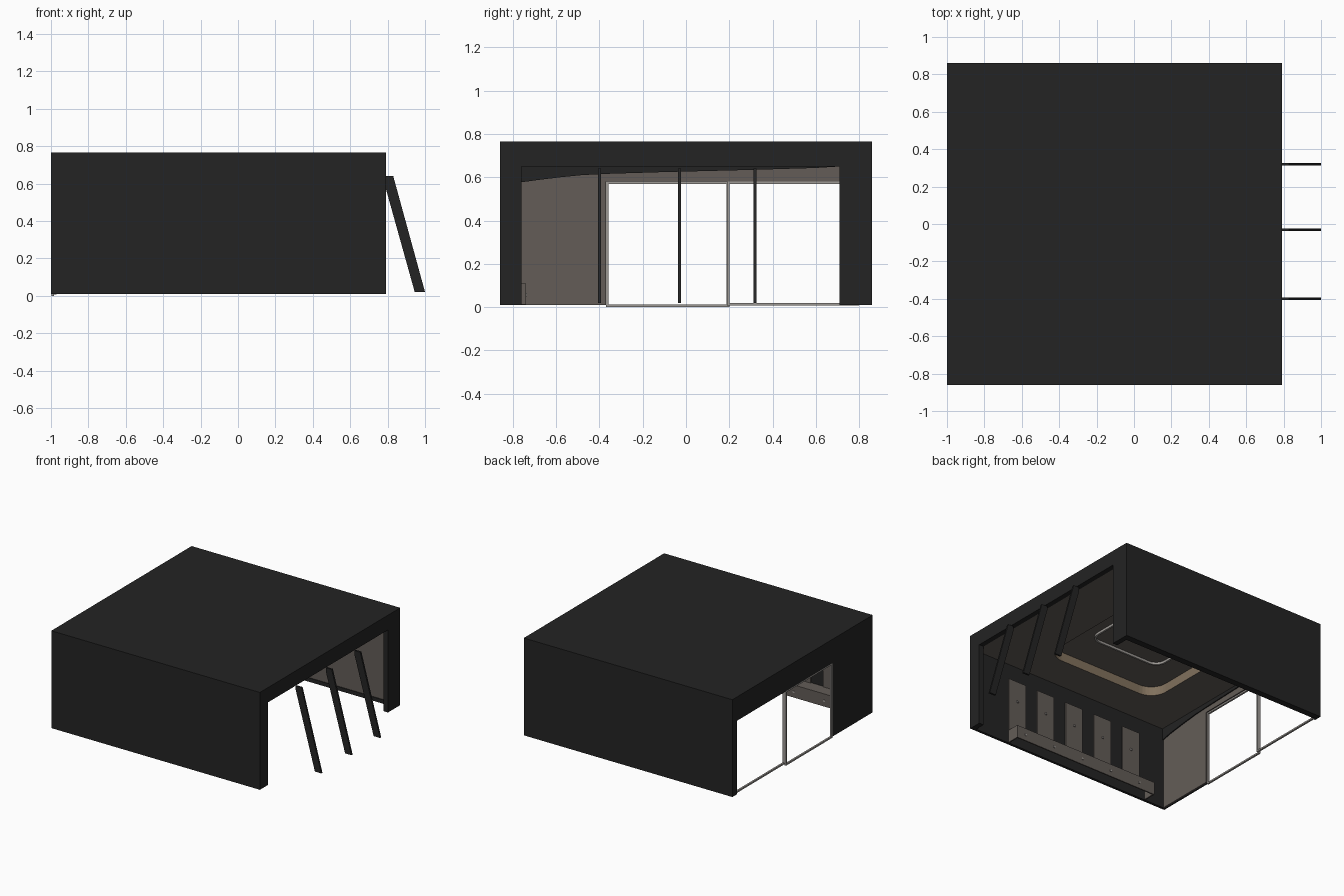
import bpy, bmesh, math
from mathutils import Vector

if "Cube" in bpy.data.objects:
    bpy.data.objects.remove(bpy.data.objects["Cube"])

def mat(name, r, g, b):
    m = bpy.data.materials.new(name)
    m.diffuse_color = (r, g, b, 1)
    m.use_nodes = True
    m.node_tree.nodes["Principled BSDF"].inputs["Base Color"].default_value = m.diffuse_color
    return m

DARK = mat("charcoal", 0.017, 0.017, 0.017)
TAUPE = mat("taupe lining", 0.125, 0.108, 0.096)
METAL = mat("grey metal", 0.34, 0.32, 0.30)
BEIGE = mat("beige cove", 0.22, 0.165, 0.11)

def finish(name, bm, m):
    me = bpy.data.meshes.new(name)
    bm.to_mesh(me)
    bm.free()
    me.materials.append(m)
    ob = bpy.data.objects.new(name, me)
    bpy.context.collection.objects.link(ob)
    return ob

def box(name, m, x, y, z):
    bm = bmesh.new()
    bmesh.ops.create_cube(bm, size=1)
    for v in bm.verts:
        v.co = [c[0] + (p + 0.5) * (c[1] - c[0]) for p, c in zip(v.co, (x, y, z))]
    return finish(name, bm, m)

def prism(name, m, pts, offset):
    """Flat polygon pushed along an offset vector."""
    bm = bmesh.new()
    f = bm.faces.new([bm.verts.new(p) for p in pts])
    r = bmesh.ops.extrude_face_region(bm, geom=[f])
    bmesh.ops.translate(bm, vec=Vector(offset),
                        verts=[g for g in r["geom"] if isinstance(g, bmesh.types.BMVert)])
    bmesh.ops.recalc_face_normals(bm, faces=bm.faces)
    return finish(name, bm, m)

def rounded(cx, cy, hx, hy, r, z, n=8):
    """Rounded rectangle, anticlockwise."""
    pts = []
    for k, (sx, sy) in enumerate(((1, 1), (-1, 1), (-1, -1), (1, -1))):
        for i in range(n + 1):
            a = (k + i / n) * math.pi / 2
            pts.append((cx + sx * (hx - r) + r * math.cos(a),
                        cy + sy * (hy - r) + r * math.sin(a), z))
    return pts

def strip(bm, a, b):
    """Quads joining two closed rings."""
    va, vb = [[bm.verts.new(p) for p in ring] for ring in (a, b)]
    for i in range(len(va)):
        j = (i + 1) % len(va)
        bm.faces.new((va[i], va[j], vb[j], vb[i]))

# outer shell: roof, side walls, rear wall around the door, open end surround
box("roof", DARK, (-1, 0.79), (-0.86, 0.86), (0.735, 0.765))
box("front_side_wall", DARK, (-1, 0.79), (-0.86, -0.84), (0.01, 0.735))
box("back_side_wall", DARK, (-1, 0.79), (0.825, 0.86), (0.01, 0.735))
box("rear_wall_solid", DARK, (-1, -0.985), (-0.84, -0.37), (0.01, 0.735))
box("rear_wall_post", DARK, (-1, -0.985), (0.80, 0.825), (0.01, 0.735))
box("rear_wall_header", DARK, (-1, -0.985), (-0.37, 0.80), (0.58, 0.735))
box("opening_header", DARK, (0.75, 0.79), (-0.84, 0.825), (0.65, 0.735))
box("opening_jamb_front", DARK, (0.75, 0.79), (-0.84, -0.76), (0.01, 0.65))
box("opening_jamb_back", DARK, (0.75, 0.79), (0.71, 0.825), (0.01, 0.65))

# interior lining
box("rear_lining", TAUPE, (-0.985, -0.975), (-0.84, -0.37), (0.01, 0.65))
box("rear_lining_over_door", TAUPE, (-0.985, -0.975), (-0.37, 0.825), (0.58, 0.65))
box("back_lining", TAUPE, (-0.975, 0.75), (0.815, 0.825), (0.04, 0.65))
box("back_skirting", DARK, (-0.975, 0.75), (0.81, 0.825), (0.01, 0.04))

# dark curved valance along the top of the rear wall
curve = [(-0.84, 0.56), (-0.76, 0.577), (-0.68, 0.588), (-0.58, 0.6), (-0.48, 0.61),
         (-0.36, 0.616), (-0.1, 0.624), (0.3, 0.634), (0.6, 0.643), (0.71, 0.65), (-0.84, 0.65)]
prism("rear_valance", DARK, [(-0.975, y, z) for y, z in curve], (0.008, 0, 0))

# ceiling with rounded recess
CX, CY = -0.16, -0.02
low = rounded(CX, CY, 0.49, 0.54, 0.13, 0.65)
high = [(x, y, 0.72) for x, y, z in low]
bm = bmesh.new()
outer = [(-0.985, -0.84, 0.65), (0.75, -0.84, 0.65), (0.75, 0.825, 0.65), (-0.985, 0.825, 0.65)]
edges = []
for ring in (outer, low):
    vs = [bm.verts.new(p) for p in ring]
    edges += [bm.edges.new((vs[i - 1], vs[i])) for i in range(len(vs))]
bmesh.ops.triangle_fill(bm, edges=edges, use_beauty=True, normal=(0, 0, -1))
for f in bm.faces:
    f.normal_update()
    if f.normal.z > 0:
        f.normal_flip()
finish("ceiling", bm, TAUPE)
bm = bmesh.new()
strip(bm, high, low)
finish("ceiling_recess_side", bm, BEIGE)
prism("ceiling_recess_panel", TAUPE, high, (0, 0, 0.005))

# slim ring lamp inside the recess
bm = bmesh.new()
o, i = [rounded(CX + 0.03, CY, 0.315 - d, 0.25 - d, 0.09 - d, 0.70) for d in (0, 0.014)]
drop = lambda ring: [(x, y, 0.718) for x, y, z in ring]
strip(bm, i, o)
strip(bm, o, drop(o))
strip(bm, drop(i), i)
bmesh.ops.remove_doubles(bm, verts=bm.verts, dist=0.0001)
bmesh.ops.recalc_face_normals(bm, faces=bm.faces)
finish("ring_lamp", bm, METAL)

# wall panels and low bench on the front side wall
for k in range(5):
    x = 0.455 - 0.262 * k
    box(f"wall_panel_{k + 1}", TAUPE, (x - 0.155, x), (-0.84, -0.832), (0.11, 0.53))
    box(f"panel_knob_{k + 1}", METAL, (x - 0.084, x - 0.07), (-0.832, -0.824), (0.36, 0.374))
    box(f"bench_stud_{k + 1}", METAL, (x - 0.084, x - 0.07), (-0.74, -0.735), (0.05, 0.064))
box("bench_front", TAUPE, (-0.81, 0.455), (-0.75, -0.74), (0.012, 0.11))
box("bench_top", TAUPE, (-0.81, 0.455), (-0.84, -0.75), (0.1, 0.11))
for name, x in (("bench_end_left", -0.81), ("bench_end_right", 0.445)):
    box(name, TAUPE, (x, x + 0.01), (-0.84, -0.75), (0.012, 0.1))

# sliding door: two open frames
for side, y0, y1, z0, x in (("left", -0.37, 0.2, 0.0, -0.998), ("right", 0.19, 0.8, 0.008, -0.985)):
    t, xs = 0.012, (x, x + 0.014)
    box(f"door_{side}_sill", METAL, xs, (y0, y1), (z0, z0 + t))
    box(f"door_{side}_head", METAL, xs, (y0, y1), (0.58 - t, 0.58))
    for tag, y in (("a", y0), ("b", y1 - t)):
        box(f"door_{side}_stile_{tag}", METAL, xs, (y, y + t), (z0 + t, 0.58 - t))

# slanted struts at the open end
for k, y in enumerate((-0.4, -0.03, 0.32)):
    prof = [(0.78, 0.64), (0.83, 0.64), (1.0, 0.02), (0.945, 0.02), (0.79, 0.575), (0.78, 0.61)]
    prism(f"slanted_strut_{k + 1}", DARK, [(x, y - 0.007, z) for x, z in prof], (0, 0.014, 0))
